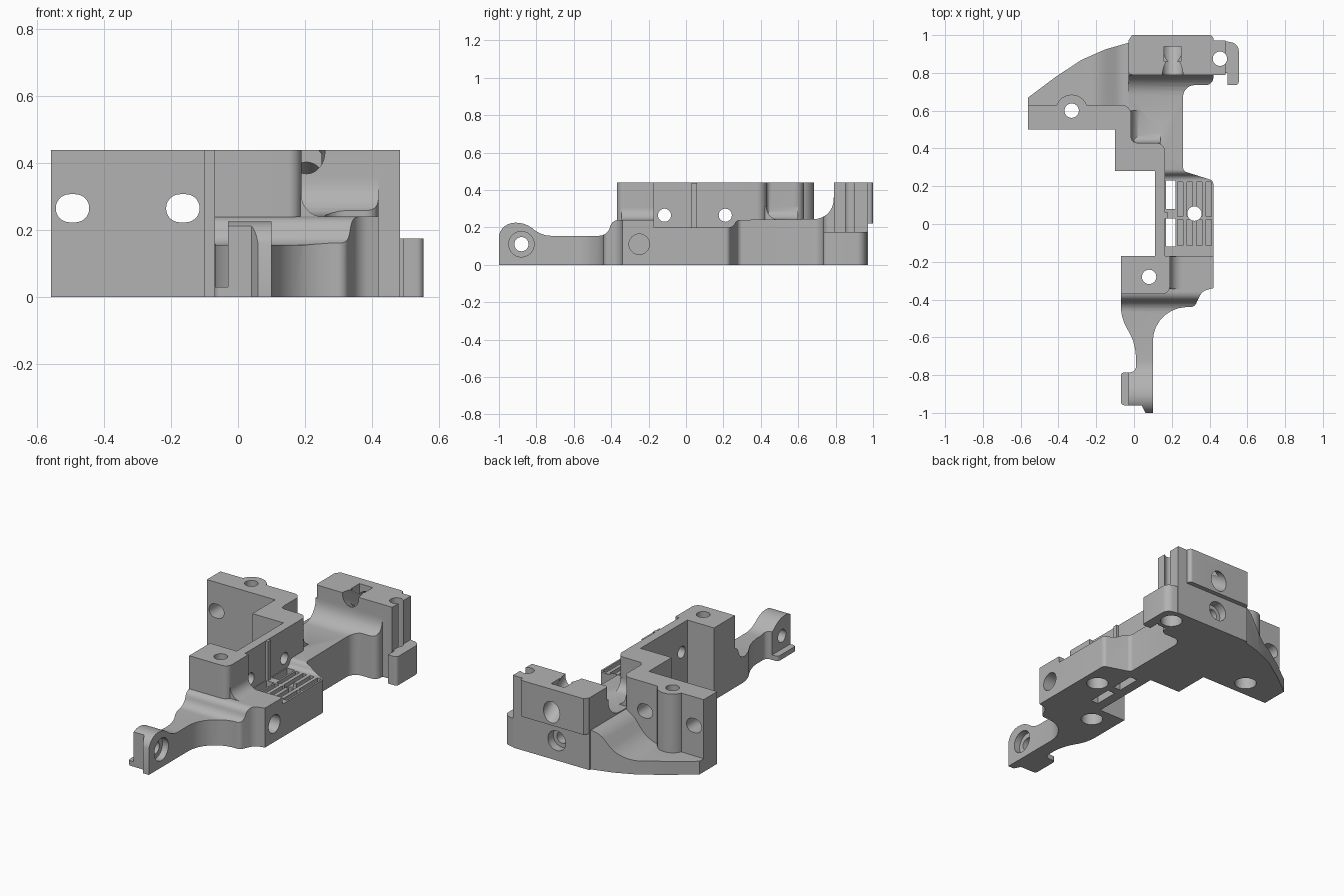
import bpy, bmesh, math
from mathutils import Vector, Matrix

if "Cube" in bpy.data.objects:
    bpy.data.objects.remove(bpy.data.objects["Cube"])

grey = bpy.data.materials.new("grey_metal")
grey.use_nodes = True
grey.diffuse_color = (0.45, 0.45, 0.45, 1)
grey.node_tree.nodes["Principled BSDF"].inputs["Base Color"].default_value = (0.45, 0.45, 0.45, 1)

AXES = {"x": lambda u, v, w: (w, u, v), "y": lambda u, v, w: (u, w, v), "z": lambda u, v, w: (u, v, w)}


def rounded(points, steps=7):
    """Replace each (u, v, setback) corner with an arc tangent to both sides."""
    out = []
    for i, p in enumerate(points):
        c = Vector(p[:2])
        if len(p) == 2:
            out.append(c)
            continue
        a = (Vector(points[i - 1][:2]) - c).normalized()
        b = (Vector(points[(i + 1) % len(points)][:2]) - c).normalized()
        weight = math.sin(a.angle(b) / 2)
        for k in range(steps + 1):
            t = k / steps
            f, g, h = (1 - t) ** 2, 2 * t * (1 - t) * weight, t * t
            out.append((f * (c + a * p[2]) + g * c + h * (c + b * p[2])) / (f + g + h))
    return out


def finish(name, bm):
    bmesh.ops.recalc_face_normals(bm, faces=bm.faces)
    mesh = bpy.data.meshes.new(name)
    bm.to_mesh(mesh)
    bm.free()
    mesh.materials.append(grey)
    obj = bpy.data.objects.new(name, mesh)
    bpy.context.collection.objects.link(obj)
    return obj


def prism(name, points, lo, hi, axis="z"):
    bm = bmesh.new()
    place = AXES[axis]
    pts = rounded(points)
    low = [bm.verts.new(place(p.x, p.y, lo)) for p in pts]
    high = [bm.verts.new(place(p.x, p.y, hi)) for p in pts]
    bm.faces.new(low)
    bm.faces.new(high)
    for i in range(len(pts)):
        bm.faces.new((low[i - 1], low[i], high[i], high[i - 1]))
    return finish(name, bm)


def box(name, x0, x1, y0, y1, z0, z1):
    return prism(name, [(x0, y0), (x1, y0), (x1, y1), (x0, y1)], z0, z1)


def rod(name, start, end, radius):
    start, end = Vector(start), Vector(end)
    d = end - start
    bm = bmesh.new()
    turn = Matrix.Translation((start + end) / 2) @ d.to_track_quat("Z", "Y").to_matrix().to_4x4()
    bmesh.ops.create_cone(bm, cap_ends=True, segments=32, radius1=radius, radius2=radius,
                          depth=d.length, matrix=turn)
    return finish(name, bm)


def combine(target, other, operation):
    mod = target.modifiers.new(operation, "BOOLEAN")
    mod.operation, mod.solver, mod.object = operation, "EXACT", other
    bpy.context.view_layer.update()
    result = bpy.data.meshes.new_from_object(target.evaluated_get(bpy.context.evaluated_depsgraph_get()))
    target.modifiers.clear()
    target.data = result
    bpy.data.objects.remove(other)


def fillet(name, a, z, size, lo, hi, axis):
    """Concave strip between a wall at a and a floor at z."""
    pts = [(a - .02, z - .03), (a + size, z - .03), (a + size, z), (a, z, size * .98),
           (a, z + size), (a - .02, z + size)]
    return prism(name, pts, lo, hi, axis)


# Spine: plan outline trimmed by the side profile
body = prism("bracket_body", [
    (.42, .23, .02), (.42, -.34), (.36, -.355, .03), (.32, -.44, .02), (.28, -.44),
    (.10, -.45, .17), (.10, -1), (.06, -1), (.04, -.96), (-.07, -.96, .02),
    (-.07, -.785, .02), (.01, -.785, .03), (.01, -.63, .08), (-.07, -.5, .07),
    (-.07, -.18), (.12, -.18), (.12, .30), (-.03, .40), (-.03, .90), (.42, .90),
    (.42, .735, .04), (.26, .735, .06), (.26, .28, .02)], 0, .5)
profile = prism("side_profile", [
    (-1.01, -.1), (-1, .225, .085), (-.86, .225, .05), (-.77, .155, .05), (-.42, .155, .045),
    (-.395, .24, .035), (-.17, .24), (-.17, .2), (.25, .2, .02), (.27, .24, .02),
    (.785, .245, .1), (.79, .36), (.92, .36), (.92, -.1)], -.3, .6, "x")
combine(body, profile, "INTERSECT")

# Wing floor, sloping down toward the outer tip
wing = prism("wing", [(-.56, .52), (-.56, .67), (-.42, .775), (-.28, .868), (-.15, .925),
                      (-.01, .965), (.02, .965), (.02, .52)], 0, .5)
slope = prism("wing_slope", [(-.6, -.1), (-.6, .08), (-.19, .085, .09), (-.07, .24, .06),
                             (.1, .24), (.1, -.1)], .4, 1.1, "y")
combine(wing, slope, "INTERSECT")

parts = [
    wing,
    # Tall stepped wall with its front column and rear boss
    prism("stepped_wall", [
        (-.56, .5), (-.10, .5), (-.10, .28), (.11, .28), (.11, -.17), (-.07, -.17),
        (-.07, -.37), (.19, -.37, .04), (.19, -.17), (.165, -.17), (.165, .43, .05),
        (-.015, .43, .03), (-.015, .63, .05), (-.56, .63)], 0, .44),
    rod("wall_boss", (-.33, .60, .01), (-.33, .60, .44), .085),
    box("wall_rib", .15, .18, .03, .06, .15, .438),
    # Rear block, its raised back plate and side foot
    prism("rear_block", [(-.03, .79, .02), (.485, .79), (.485, .972), (-.03, .972)], 0, .44),
    prism("back_plate", [(-.03, .95), (.42, .95), (.42, 1, .02), (-.01, 1), (-.03, .97)], .22, .44),
    prism("side_foot", [(.46, .80), (.495, .80), (.495, .735), (.555, .735, .02),
                        (.555, .955, .04), (.46, .972)], 0, .175),
    # Blends between walls and floors
    fillet("column_blend", .19, .24, .065, -.345, -.172, "y"),
    fillet("wall_blend", .43, .24, .07, .0, .14, "x"),
    fillet("pocket_blend", -.015, .24, .07, .42, .60, "y"),
]
for part in parts:
    combine(body, part, "UNION")

cutters = [
    # Front lug: step over the flange, cross hole and counterbore
    box("lug_step", -.2, -.03, -1.1, -.78, .03, .4),
    rod("lug_hole", (-.2, -.88, .11), (.2, -.88, .11), .038),
    rod("lug_counterbore", (.06, -.88, .11), (.2, -.88, .11), .068),
    rod("side_bore", (.2, -.25, .11), (.5, -.25, .11), .055),
    # Rear block: slanted bore, top notch, lower bore and end slot
    rod("slanted_bore", (.205, .70, .49), (.205, 1.08, .25), .055),
    box("top_notch", .16, .25, .86, .94, .33, .5),
    rod("lower_bore", (.19, .92, .12), (.19, 1.1, .12), .06),
    rod("lower_pilot", (.19, .85, .12), (.19, 1, .12), .035),
    box("end_slot", .455, .6, .855, .895, .18, .5),
]
# Vertical screw holes with counterbores underneath
for x, y in [(-.33, .60), (.08, -.28), (.32, .055), (.455, .875)]:
    cutters.append(rod("screw_hole", (x, y, -.1), (x, y, .6), .038))
    cutters.append(rod("screw_counterbore", (x, y, -.1), (x, y, .07), .062))
# Oblong holes through the wide wall
for x in (-.495, -.165):
    cutters.append(prism("oblong_hole", [
        (x - .05, .223, .041), (x + .05, .223, .041), (x + .05, .307, .041), (x - .05, .307, .041)],
        .4, .66, "y"))
# Cross holes through the thin wall
for y in (-.115, .21):
    cutters.append(rod("cross_hole", (.05, y, .265), (.3, y, .265), .035))
# Windows and grooves in the pad
for y0, y1 in [(-.12, .03), (.08, .23)]:
    cutters.append(box("pad_window", .17, .22, y0, y1, -.1, .25))
for y0, y1 in [(-.115, .025), (.04, .222)]:
    for x in (.245, .295, .345, .395):
        cutters.append(box("pad_groove", x - .014, x + .014, y0, y1, .175, .25))
for cutter in cutters:
    combine(body, cutter, "DIFFERENCE")

# Smooth curved walls while keeping edges crisp
bpy.ops.object.select_all(action="DESELECT")
body.select_set(True)
bpy.context.view_layer.objects.active = body
bpy.ops.object.shade_smooth_by_angle(angle=math.radians(30))
